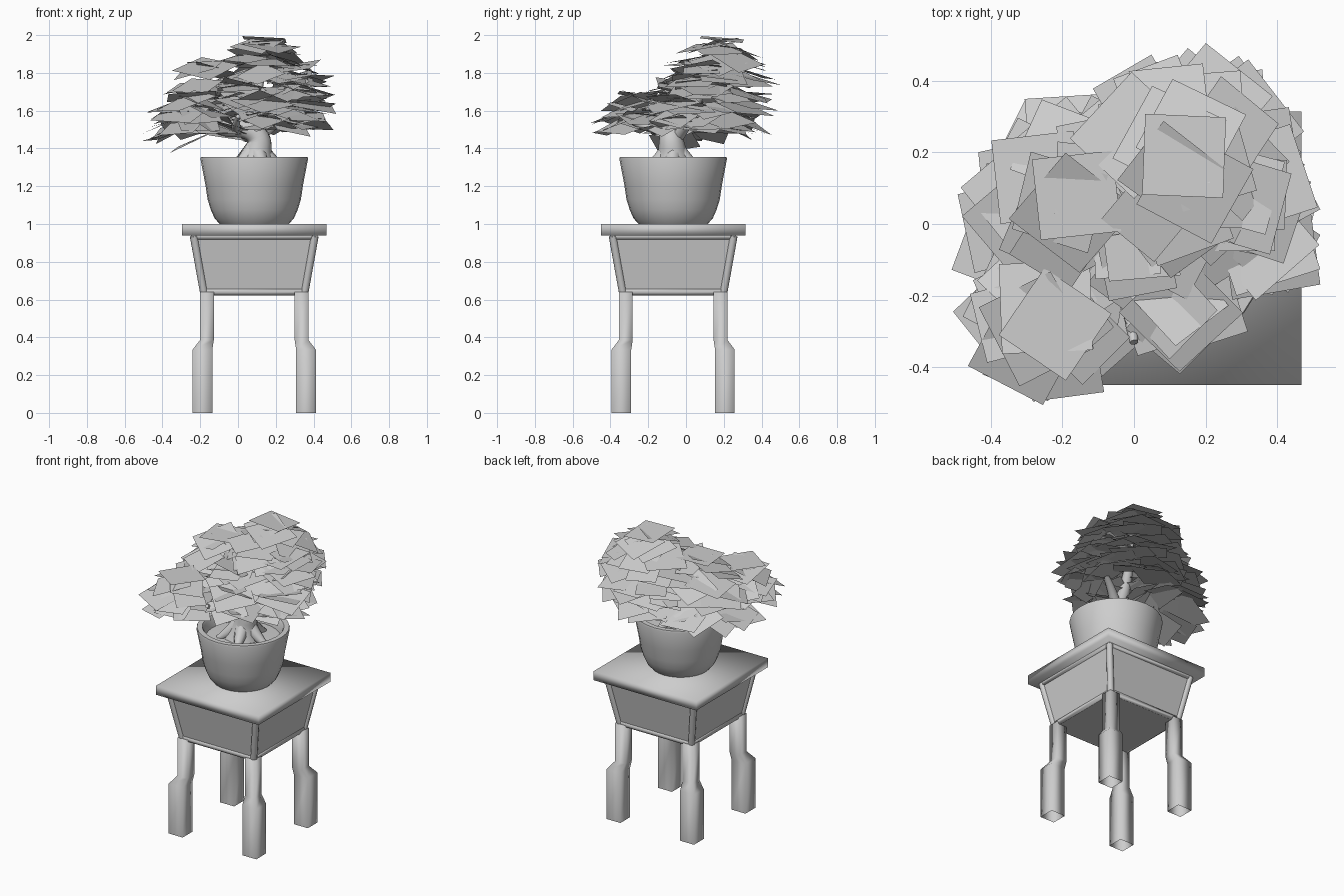
import bpy, bmesh, math, random
from mathutils import Vector

random.seed(11)
if "Cube" in bpy.data.objects:
    bpy.data.objects.remove(bpy.data.objects["Cube"], do_unlink=True)

CX, CY = 0.086, -0.068   # axis of the stand and the pot

grey = bpy.data.materials.new("plain_grey")
grey.use_nodes = True
grey.diffuse_color = (0.61, 0.61, 0.61, 1)
grey.node_tree.nodes["Principled BSDF"].inputs["Base Color"].default_value = grey.diffuse_color


def finish(name, bm, smooth=True, fix_normals=True):
    """Turn a bmesh into a named, coloured object."""
    if fix_normals:
        bmesh.ops.recalc_face_normals(bm, faces=bm.faces)
    me = bpy.data.meshes.new(name)
    bm.to_mesh(me)
    bm.free()
    me.materials.append(grey)
    for p in me.polygons:
        p.use_smooth = smooth
    ob = bpy.data.objects.new(name, me)
    bpy.context.collection.objects.link(ob)
    return ob


def smooth_by_angle(ob, degrees):
    bpy.ops.object.select_all(action="DESELECT")
    ob.select_set(True)
    bpy.context.view_layer.objects.active = ob
    if ob.type == "CURVE":
        bpy.ops.object.convert(target="MESH")
    bpy.ops.object.shade_smooth_by_angle(angle=math.radians(degrees))


def square_loft(name, sections, smooth, bottom=True):
    """Join square sections given as (x, y, z, half width)."""
    bm = bmesh.new()
    rings = []
    for x, y, z, h in sections:
        rings.append([bm.verts.new((x + sx * h, y + sy * h, z))
                      for sx, sy in ((-1, -1), (1, -1), (1, 1), (-1, 1))])
    for a, b in zip(rings, rings[1:]):
        for i in range(4):
            j = (i + 1) % 4
            bm.faces.new((a[i], a[j], b[j], b[i]))
    if bottom:
        bm.faces.new(rings[0][::-1])
    bm.faces.new(rings[-1])
    return finish(name, bm, smooth)


def tube(name, points, sides=2, cyclic=False, order=3):
    """Tapered round tube through points given as (x, y, z, radius)."""
    cu = bpy.data.curves.new(name, "CURVE")
    cu.dimensions = "3D"
    cu.bevel_depth = 1
    cu.bevel_resolution = sides
    cu.use_fill_caps = True
    cu.resolution_u = 5
    sp = cu.splines.new("NURBS" if order > 2 else "POLY")
    sp.points.add(len(points) - 1)
    for p, (x, y, z, r) in zip(sp.points, points):
        p.co = (x, y, z, 1)
        p.radius = r
    sp.use_cyclic_u = cyclic
    if order > 2:
        sp.order_u = order
        sp.use_endpoint_u = True
    cu.materials.append(grey)
    ob = bpy.data.objects.new(name, cu)
    bpy.context.collection.objects.link(ob)
    smooth_by_angle(ob, 50)


# Stand: top slab and tapered box
square_loft("stand_top", [(CX, CY, 0.94, 0.382), (CX, CY, 1.0, 0.382)], True)
square_loft("stand_box", [(CX, CY, 0.625, 0.272), (CX, CY, 0.945, 0.327)], False)

# Rounded frame around the panels
corners = [(-1, -1), (1, -1), (1, 1), (-1, 1)]
for name, z, h in (("bottom_rail", 0.642, 0.268), ("top_rail", 0.936, 0.32)):
    tube(name, [(CX + sx * h, CY + sy * h, z, 0.02) for sx, sy in corners], cyclic=True, order=2)
for sx, sy in corners:
    tube("corner_post", [(CX + sx * h, CY + sy * h, z, 0.021)
                         for z, h in ((0.642, 0.267), (0.936, 0.32))], order=2)
    # Legs with a thicker, outset foot, open underneath
    square_loft("leg", [(CX + sx * o, CY + sy * o, z, h) for z, o, h in
                        ((0, 0.274, 0.052), (0.335, 0.274, 0.052),
                         (0.385, 0.251, 0.037), (0.64, 0.251, 0.037))], True, bottom=False)

# Pot with lip and soil, turned from a profile
profile = [(0, 1.0), (0.183, 1.0), (0.21, 1.03), (0.23, 1.075), (0.247, 1.13), (0.259, 1.21),
           (0.285, 1.345), (0.282, 1.356), (0.25, 1.356), (0.24, 1.34), (0.23, 1.285), (0, 1.295)]
bm = bmesh.new()
verts = [bm.verts.new((r, 0, z)) for r, z in profile]
edges = [bm.edges.new(pair) for pair in zip(verts, verts[1:])]
bmesh.ops.spin(bm, geom=verts + edges, cent=(0, 0, 0), axis=(0, 0, 1),
               angle=math.tau, steps=28, use_duplicate=False)
bmesh.ops.remove_doubles(bm, verts=bm.verts, dist=0.0005)
pot = finish("pot", bm)
pot.location = (CX, CY, 0)
smooth_by_angle(pot, 40)

# Trunk, branches and roots
tube("trunk", [(0.09, -0.07, 1.28, 0.12), (0.1, -0.07, 1.36, 0.08), (0.12, -0.08, 1.46, 0.062),
               (0.04, -0.09, 1.51, 0.05), (-0.07, -0.1, 1.5, 0.042), (-0.17, -0.12, 1.54, 0.03),
               (-0.22, -0.12, 1.6, 0.015)], 3)
tube("right_branch", [(0.08, -0.07, 1.43, 0.04), (0.17, 0, 1.53, 0.028), (0.3, 0.06, 1.58, 0.015)])
tube("upper_branch", [(0.06, -0.08, 1.46, 0.045), (0.07, 0.04, 1.58, 0.035), (0.14, 0.14, 1.85, 0.015)])
tube("front_branch", [(0, -0.09, 1.5, 0.032), (-0.02, -0.22, 1.5, 0.025), (0, -0.33, 1.57, 0.012)])
tube("left_branch", [(-0.07, -0.1, 1.5, 0.035), (-0.16, -0.2, 1.52, 0.025), (-0.24, -0.27, 1.59, 0.012)])
for i in range(5):
    a = math.tau * i / 5 + random.uniform(-0.25, 0.25)
    c, s = math.cos(a), math.sin(a)
    tube("root", [(0.095 + c * d, -0.07 + s * d, z, r) for d, z, r in
                  ((0.02, 1.39, 0.05), (0.08, 1.325, 0.042), (0.16, 1.28, 0.018))])

# Foliage: slightly folded square leaf cards, drooping outwards
leaves = bmesh.new()
LIMIT = Vector((0.52, 0.505, 2.0))


def leaf(pos, outward, size):
    n = Vector((0, 0, 1)) + outward * random.uniform(0.2, 0.45)
    n += Vector((random.uniform(-0.1, 0.1), random.uniform(-0.1, 0.1), 0))
    n.normalize()
    spin = random.uniform(0, math.tau)
    u = Vector((math.cos(spin), math.sin(spin), 0))
    u = (u - n * u.dot(n)).normalized()
    v = n.cross(u)
    fold = random.uniform(0, 0.015)
    points = [pos + d * size - n * f for d, f in ((u, 0), (v, fold), (-u, 0), (-v, fold))]
    # Slide a leaf inwards when it would poke out of the crown
    move = Vector()
    for k in range(3):
        move[k] = min(0, LIMIT[k] - max(p[k] for p in points))
        move[k] += max(0, -LIMIT[k] - min(p[k] for p in points))
    leaves.faces.new([leaves.verts.new(p + move) for p in points])


def clump(x, y, radius, low, high, layers, count, lean=(0, 0)):
    """Domed tiers of leaves, fewer towards the top."""
    for k in range(layers):
        t = k / max(1, layers - 1)
        shrink = (1 - (0.96 * t) ** 2) ** 0.4
        n = max(3, round(count * shrink))
        for i in range(n):
            a = math.tau * (i + random.uniform(-0.3, 0.3)) / n + k
            out = Vector((math.cos(a), math.sin(a), 0))
            pos = Vector((x + lean[0] * t, y + lean[1] * t, low + (high - low) * t))
            pos += out * radius * shrink * random.uniform(0.7, 1.05)
            pos.z += random.uniform(-0.02, 0.02)
            leaf(pos, out, random.uniform(0.13, 0.18))


clump(0.13, 0.11, 0.24, 1.54, 1.94, 6, 13, (0.01, 0.08))    # crown
clump(0.31, 0.08, 0.07, 1.7, 1.84, 3, 4)                    # right shoulder
clump(-0.2, 0.08, 0.17, 1.52, 1.82, 4, 9, (0.04, 0))        # back left
clump(-0.23, -0.24, 0.15, 1.53, 1.66, 3, 9, (0, -0.03))     # front left
clump(0.12, -0.23, 0.06, 1.56, 1.64, 2, 5)                  # front right
clump(0.37, -0.06, 0.05, 1.55, 1.64, 2, 4)                  # right
clump(0, -0.07, 0.1, 1.63, 1.72, 2, 5)                      # middle
for x, y, z in ((-0.24, -0.06, 1.44), (-0.37, -0.06, 1.48), (-0.37, 0, 1.5)):
    leaf(Vector((x, y, z)), Vector((-1, 0, 0)), 0.16)
# Cards closing the tops of the clumps
for x, y, z in ((0.14, 0.19, 1.98), (-0.16, 0.08, 1.86), (-0.22, -0.28, 1.7)):
    leaf(Vector((x, y, z)), Vector((0.1, 0, 0)), 0.16)
finish("leaves", leaves, True, fix_normals=False)
